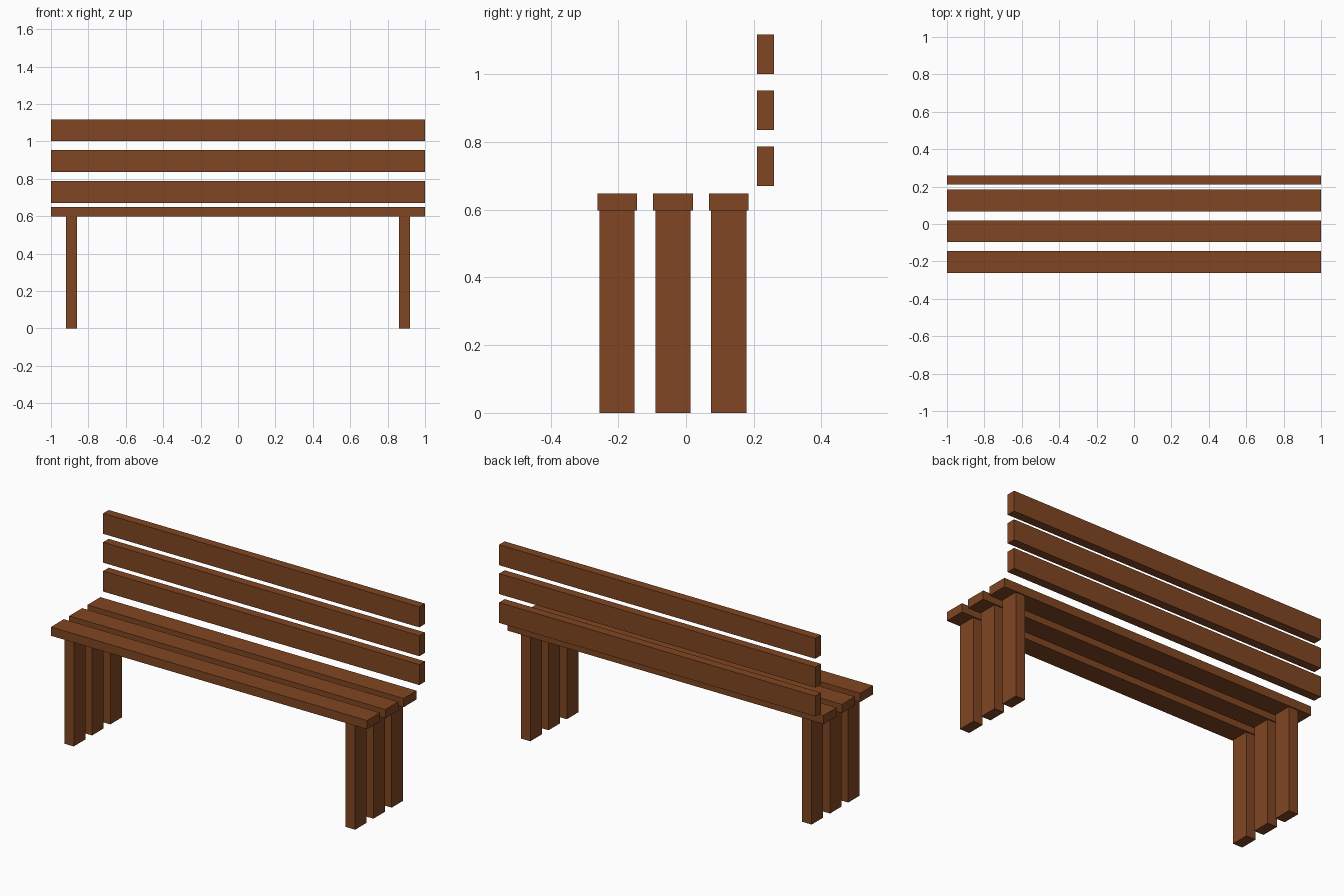
import bpy

if "Cube" in bpy.data.objects:
    bpy.data.objects.remove(bpy.data.objects["Cube"])

wood = bpy.data.materials.new("brown wood")
wood.diffuse_color = (0.216, 0.061, 0.016, 1)
wood.use_nodes = True
wood.node_tree.nodes["Principled BSDF"].inputs["Base Color"].default_value = wood.diffuse_color


def board(name, center, size):
    bpy.ops.mesh.primitive_cube_add(size=1, location=center)
    ob = bpy.context.object
    ob.name = name
    ob.scale = size
    bpy.ops.object.transform_apply(location=False, rotation=False, scale=True)
    ob.data.materials.append(wood)
    return ob


PITCH = 0.165
for i in range(3):
    y = -0.2035 + PITCH * i
    # seat slat with a leg under each end
    board(f"seat_slat_{i + 1}", (0, y, 0.623), (2, 0.117, 0.05))
    for side, x in (("left", -0.89), ("right", 0.89)):
        board(f"{side}_leg_{i + 1}", (x, y, 0.299), (0.06, 0.104, 0.598))
    # floating backrest slat
    board(f"back_slat_{i + 1}", (0, 0.235, 0.729 + PITCH * i), (2, 0.05, 0.117))
